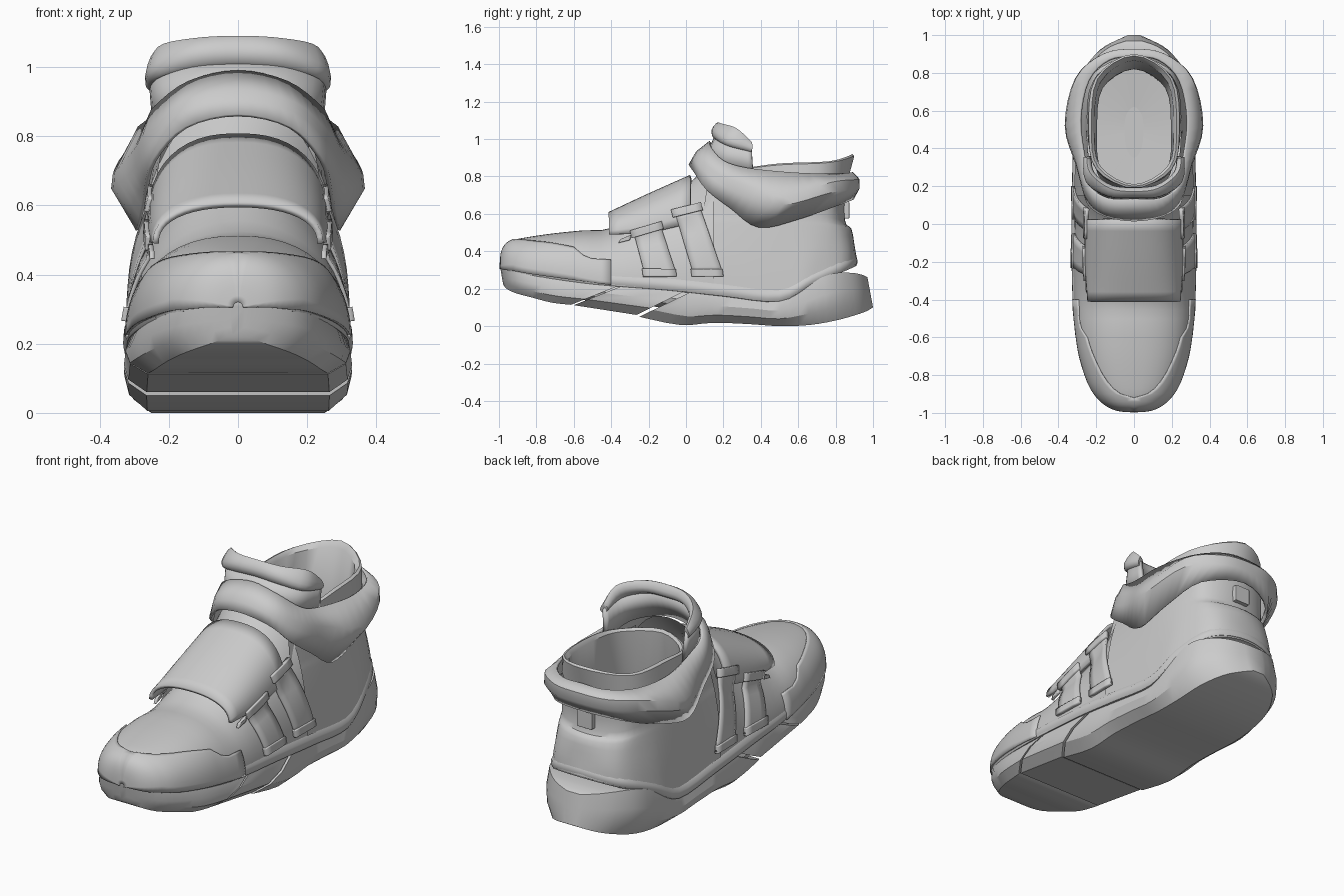
import bpy, bmesh, math


def spline(pts, k=4, closed=False):
    """Catmull-Rom through tuples of any length."""
    n, out = len(pts), []
    get = (lambda i: pts[i % n]) if closed else (lambda i: pts[max(0, min(n - 1, i))])
    for i in range(n if closed else n - 1):
        a, b, c, d = (get(i + j) for j in (-1, 0, 1, 2))
        for s in range(k):
            t = s / k
            out.append(tuple(.5 * (2*q + (r-p)*t + (2*p-5*q+4*r-w)*t*t + (3*q-p-3*r+w)*t**3)
                             for p, q, r, w in zip(a, b, c, d)))
    if not closed:
        out.append(tuple(pts[-1]))
    return out


def rail(half, closed, k=4):
    """Mirror a half path across x = 0 and smooth it."""
    return spline(half + [(-x, y, z) for x, y, z in reversed(half) if x > .001], k, closed)


def skin(name, rows, closed=False, cap=False, thick=0, mirror=False, angle=38):
    bm = bmesh.new()
    vs = [[bm.verts.new(p) for p in r] for r in rows]
    m = len(rows[0])
    for a, b in zip(vs, vs[1:]):
        for j in range(m if closed else m - 1):
            k = (j + 1) % m
            bm.faces.new((a[j], a[k], b[k], b[j]))
    if cap:
        bmesh.ops.holes_fill(bm, edges=[e for e in bm.edges if e.is_boundary], sides=0)
    bmesh.ops.recalc_face_normals(bm, faces=bm.faces[:])
    me = bpy.data.meshes.new(name)
    bm.to_mesh(me)
    bm.free()
    for p in me.polygons:
        p.use_smooth = True
    me.set_sharp_from_angle(angle=math.radians(angle))
    ob = bpy.data.objects.new(name, me)
    bpy.context.collection.objects.link(ob)
    if thick:
        s = ob.modifiers.new("thickness", 'SOLIDIFY')
        s.thickness, s.offset = thick, 0
    if mirror:
        ob.modifiers.new("mirror", 'MIRROR')
    return ob


def arch(st, t, off=0):
    y, w, zb, zt, n = st
    c, s = math.cos(t), max(0, math.sin(t))
    return (math.copysign((w + off) * abs(c) ** (2 / n), c), y, zb + (zt - zb + off) * s ** (2 / n))


def arch_rows(stations, steps=24):
    return [[arch(s, math.pi * j / steps) for j in range(steps + 1)] for s in stations]


# Vamp and forefoot: (y, half width, base z, top z, roundness)
body = spline([(-.992, .012, .305, .318, 2.1), (-.986, .08, .305, .385, 2.2), (-.965, .135, .30, .432, 2.3),
               (-.92, .19, .295, .46, 2.3), (-.84, .24, .28, .477, 2.4), (-.7, .285, .26, .497, 2.4),
               (-.55, .308, .24, .512, 2.3), (-.4, .32, .22, .525, 2.1), (-.2, .322, .205, .64, 1.9),
               (0, .315, .19, .75, 1.95), (.15, .315, .17, .90, 2.3)], 3)
skin("forefoot_upper", arch_rows(body))

# Wide strap over the instep
strap = spline([(-.41, .238, .49, .602, 2.3), (-.2, .252, .5, .70, 2.4), (.025, .252, .55, .80, 2.4)], 3)
skin("instep_strap", arch_rows(strap), thick=.018)


def line(pts, y):
    for (a, p), (b, q) in zip(pts, pts[1:]):
        if y <= b:
            return p + (q - p) * max(0, y - a) / (b - a)
    return pts[-1][1]


# Toe guard overlay hugging the forefoot surface
edge = [(-.9, .46), (-.72, .443), (-.6, .42), (-.53, .36), (-.34, .35)]
rows = []
for s in [s for s in body if s[0] <= -.34]:
    h = min(1, max(0, (line(edge, s[0]) - s[2]) / (s[3] - s[2])))
    top = math.asin(h ** (s[4] / 2))
    rows.append([arch(s, top * j / 10, .002) for j in range(11)])
skin("toe_guard", rows, thick=.01, mirror=True)


def width_at(st, y, z):
    y = max(st[0][0], min(st[-1][0], y))
    for a, b in zip(st, st[1:]):
        if y <= b[0]:
            f = (y - a[0]) / (b[0] - a[0])
            _, w, zb, zt, n = (p + (q - p) * f for p, q in zip(a, b))
            h = max(0, min(.99, (z - zb) / (zt - zb)))
            return w * (1 - h ** n) ** (1 / n)


def patch(name, corners, off, thick):
    (ay, az), (by, bz), (cy, cz), (dy, dz) = corners
    rows = []
    for i in range(9):
        v, row = i / 8, []
        for j in range(5):
            u = j / 4
            y = (ay*(1-u) + by*u) * (1-v) + (dy*(1-u) + cy*u) * v
            z = (az*(1-u) + bz*u) * (1-v) + (dz*(1-u) + cz*u) * v
            row.append((max(width_at(body, y, z), width_at(strap, y, z)) + off, y, z))
        rows.append(row)
    skin(name, rows, thick=thick, mirror=True)


# Two side straps with end bars
for i, (b0, b1, t0, t1, z0, z1) in enumerate([(-.22, -.05, -.28, -.14, .50, .55),
                                              (.04, .20, -.06, .07, .61, .65)], 1):
    patch(f"side_strap_{i}", [(b0, .275), (b1, .275), (t1, z1), (t0, z0)], .005, .012)
    patch(f"side_strap_{i}_lower_bar", [(b0-.01, .265), (b1, .265), (b1-.005, .305), (b0-.015, .305)], .009, .02)
    patch(f"side_strap_{i}_upper_bar", [(t0-.01, z0-.03), (t1+.02, z1-.03), (t1+.01, z1+.01), (t0-.02, z0+.01)], .010, .022)
patch("quarter_overlay_tab", [(-.36, .445), (-.30, .46), (-.29, .49), (-.35, .465)], .006, .014)

# Rear quarter and heel
quarter = [
    [(.312, .08, .175), (.31, .5, .14), (.285, .68, .24), (.2, .86, .31), (0, .918, .335)],
    [(.297, .08, .35), (.292, .5, .33), (.268, .7, .38), (.18, .865, .40), (0, .903, .42)],
    [(.262, .08, .55), (.27, .5, .53), (.24, .72, .53), (.165, .84, .52), (0, .885, .52)],
    [(.25, .09, .60), (.262, .5, .60), (.23, .72, .59), (.155, .815, .57), (0, .85, .565)],
    [(.215, .12, .79), (.25, .5, .79), (.22, .74, .78), (.15, .82, .77), (0, .855, .77)]]
cols = [spline(c, 3) for c in zip(*[rail(r, False) for r in quarter])]
skin("heel_quarter", cols)

# Welt band around the whole foot, closed underneath
welt = [(0, -.992, .3), (.1, -.975, .3), (.18, -.93, .29), (.255, -.78, .27), (.312, -.5, .232),
        (.325, -.1, .2), (.322, .2, .168), (.312, .5, .14), (.285, .68, .23), (.2, .86, .305), (0, .915, .33)]
loop = rail(welt, True)
band = [[(x*s, y*t, z+d) for x, y, z in loop]
        for s, t, d in ((.9, .97, -.01), (.99, .995, -.008), (1.02, 1.002, .010), (1.015, 1.0, .035), (.97, .985, .055))]
skin("welt_band", band, closed=True)
half = len(loop) // 2
skin("foot_base", [[loop[i], loop[-i % len(loop)]] for i in range(half + 1)])

# Collar with flared lip, lining and footbed
collar = [
    [(0, .2, .80), (.19, .27, .80), (.248, .5, .79), (.215, .76, .78), (0, .865, .78)],
    [(0, .19, .85), (.2, .29, .84), (.24, .5, .862), (.205, .77, .875), (0, .90, .91)],
    [(0, .2, .855), (.19, .3, .845), (.225, .5, .87), (.192, .77, .882), (0, .89, .92)],
    [(0, .21, .84), (.18, .31, .835), (.208, .5, .85), (.178, .75, .86), (0, .865, .89)],
    [(0, .19, .6), (.17, .28, .6), (.195, .5, .6), (.165, .72, .6), (0, .82, .6)],
    [(0, .1, .31), (.19, .26, .31), (.215, .5, .30), (.185, .7, .31), (0, .82, .32)],
    [(0, .35, .30), (.04, .4, .30), (.05, .5, .30), (.04, .58, .30), (0, .62, .30)]]
skin("collar_lining", [rail(r, True) for r in collar], closed=True)
o = rail(collar[6], True)
skin("footbed_center", [o, [(0, .49, .30)] * len(o)], closed=True)

# Ankle strap flaring at the sides, rolled behind the heel
ankle = [
    [(0, .13, .985), (.14, .135, .955), (.235, .2, .885), (.258, .32, .845), (.285, .55, .82), (.24, .76, .81), (.13, .87, .815), (0, .885, .82)],
    [(0, .06, .93), (.16, .075, .895), (.256, .18, .81), (.305, .34, .745), (.355, .52, .69), (.302, .77, .765), (.16, .895, .78), (0, .92, .785)],
    [(0, .045, .905), (.157, .06, .87), (.252, .155, .78), (.30, .31, .70), (.36, .52, .65), (.305, .77, .715), (.16, .895, .73), (0, .92, .735)],
    [(0, .02, .86), (.15, .045, .825), (.242, .11, .73), (.268, .24, .63), (.288, .39, .53), (.28, .6, .575), (.22, .80, .645), (0, .89, .68)]]
skin("ankle_strap", [rail(r, True) for r in ankle], closed=True, thick=.014)

# Tongue and its padded top
tongue = [
    [(.235, .36, .80), (.215, .2, .84), (.12, .12, .87), (0, .105, .89)],
    [(.248, .35, .96), (.23, .24, .98), (.14, .175, 1.005), (0, .165, 1.02)]]
skin("tongue", [rail(r, False) for r in tongue], thick=.02)
pad = [
    [(.25, .345, .93), (.235, .22, .965), (.13, .155, 1.0), (0, .15, 1.008)],
    [(.268, .355, .95), (.255, .225, 1.0), (.14, .148, 1.045), (0, .138, 1.05)],
    [(.25, .352, .985), (.232, .27, 1.058), (.13, .19, 1.083), (0, .172, 1.09)],
    [(.228, .345, .96), (.205, .265, 1.01), (.115, .205, 1.035), (0, .195, 1.04)]]
cols = [spline(c, 3, True) for c in zip(*[rail(r, False) for r in pad])]
skin("tongue_pad", cols, closed=True, cap=True, angle=50)


# Sole blocks: (bottom y, top y, half width, bottom z, top z), cut by slanted grooves
def sole(name, st, k=3):
    prof = [(.80, 0), (.96, .28), (1, .6), (.95, 1)]
    ring = prof + [(-x, h) for x, h in reversed(prof)]
    skin(name, [[(x*w, a + (b-a)*h, c + (d-c)*h) for x, h in ring] for a, b, w, c, d in spline(st, k)],
         closed=True, cap=True, angle=30)


sole("toe_sole", [(-.978, -.992, .02, .225, .305), (-.96, -.98, .10, .2, .305), (-.91, -.935, .185, .176, .295),
                  (-.82, -.82, .25, .152, .275), (-.72, -.62, .30, .126, .25), (-.615, -.345, .325, .114, .222)])
sole("middle_sole", [(-.60, -.33, .325, .112, .22), (-.265, .0, .33, .06, .19)], 2)
sole("heel_sole", [(-.25, .02, .33, .05, .18), (-.03, .1, .328, .006, .172), (.15, .2, .322, .018, .165),
                   (.35, .36, .318, .01, .15), (.5, .5, .314, 0, .14), (.66, .64, .305, .006, .22),
                   (.80, .78, .28, .03, .28), (.91, .88, .21, .06, .285), (.965, .94, .13, .08, .275),
                   (1.0, .97, .04, .1, .262)])
sole("sole_core", [(-.66, -.60, .28, .15, .24), (-.45, -.4, .305, .13, .215), (-.2, -.14, .31, .11, .195),
                   (0, .06, .31, .07, .175)])

# Heel pull tab
bpy.ops.mesh.primitive_cube_add(size=1, location=(0, .858, .62))
tab = bpy.context.object
tab.name, tab.scale = "heel_tab", (.09, .03, .09)
bevel = tab.modifiers.new("bevel", 'BEVEL')
bevel.width, bevel.segments = .05, 2
